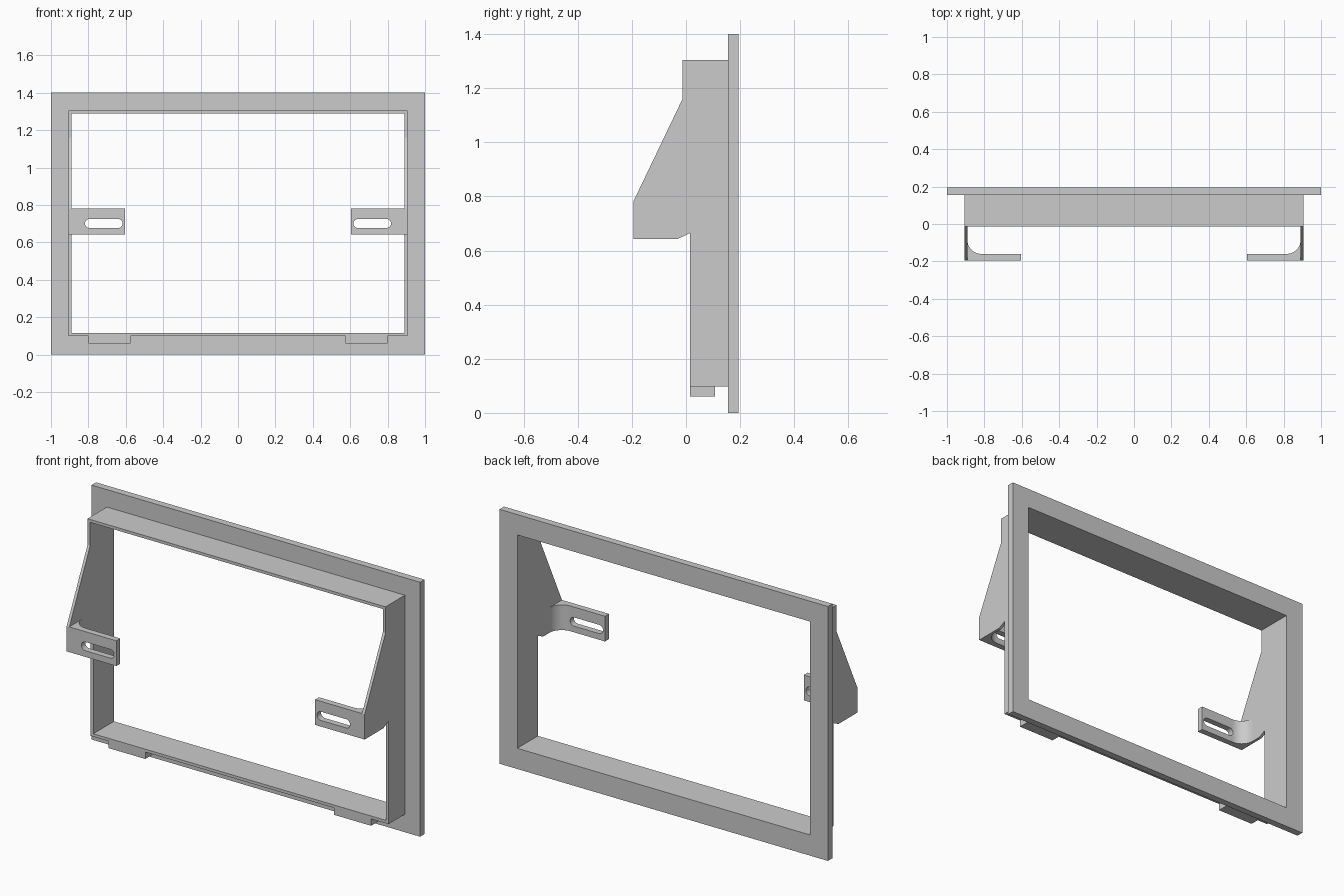
import bpy, bmesh, math
from mathutils import Vector

if "Cube" in bpy.data.objects:
    bpy.data.objects.remove(bpy.data.objects["Cube"])

# plane coordinates (u, v) and depth w mapped to x, y, z
AXES = {
    "x": lambda u, v, w: Vector((w, u, v)),
    "y": lambda u, v, w: Vector((u, w, v)),
    "z": lambda u, v, w: Vector((u, v, w)),
}


def finish(name, bm, mirror=False):
    bmesh.ops.recalc_face_normals(bm, faces=bm.faces)
    mesh = bpy.data.meshes.new(name)
    bm.to_mesh(mesh)
    bm.free()
    obj = bpy.data.objects.new(name, mesh)
    bpy.context.collection.objects.link(obj)
    if mirror:
        obj.modifiers.new("mirror", "MIRROR").use_axis[0] = True
    return obj


def prism(name, axis, profile, w0, w1, mirror=False):
    """Extrude a flat outline along an axis."""
    bm = bmesh.new()
    place = AXES[axis]
    face = bm.faces.new([bm.verts.new(place(u, v, w0)) for u, v in profile])
    grown = bmesh.ops.extrude_face_region(bm, geom=[face])["geom"]
    bmesh.ops.translate(bm, vec=place(0, 0, w1 - w0),
                        verts=[g for g in grown if isinstance(g, bmesh.types.BMVert)])
    return finish(name, bm, mirror)


def rect(u0, u1, v0, v1):
    return [(u0, v0), (u1, v0), (u1, v1), (u0, v1)]


def arc(cu, cv, r, a0, a1, n):
    angles = [math.radians(a0 + (a1 - a0) * i / n) for i in range(n + 1)]
    return [(cu + r * math.cos(a), cv + r * math.sin(a)) for a in angles]


# dimensions
FRONT, BACK = -0.194, 0.194
FLANGE = 0.155
OUT, INN = 0.907, 0.891
Z0, Z1 = 0.098, 1.304
WALL = 0.016

# flange: flat rectangular ring
bm = bmesh.new()
loops = [[[bm.verts.new((x, y, z)) for x, z in r] for y in (FLANGE, BACK)]
         for r in (rect(-1, 1, 0, 1.4), rect(-INN, INN, Z0 + WALL, Z1 - WALL))]
(of, ob), (nf, nb) = loops
for i in range(4):
    j = (i + 1) % 4
    for a, b in ((of, nf), (nb, ob), (ob, of), (nf, nb)):
        bm.faces.new((a[i], a[j], b[j], b[i]))
finish("flange", bm)

# collar: top and bottom walls, then side walls with their forward ears
prism("collar_top", "x", rect(-0.013, FLANGE, Z1 - WALL, Z1), -INN, INN)
prism("collar_bottom", "x", rect(0.015, FLANGE, Z0, Z0 + WALL), -INN, INN)
side = [(FLANGE, Z0), (0.015, Z0), (0.015, 0.665), (-0.03, 0.643), (FRONT, 0.643),
        (FRONT, 0.782), (-0.013, 1.16), (-0.013, Z1), (FLANGE, Z1)]
prism("collar_side", "x", side, INN, OUT, mirror=True)

# locating tabs under the bottom wall
prism("bottom_tab", "x", rect(0.015, 0.108, 0.06, Z0), 0.575, 0.80, mirror=True)

# mounting arms: filleted into the ears, with a rounded slot
r = 0.075
arm_back = -0.16
outline = ([(INN, FRONT), (0.605, FRONT), (0.605, arm_back)]
           + arc(INN - r, arm_back + r, r, -90, 0, 12))
arm = prism("mounting_arm", "z", outline, 0.643, 0.782)
slot = (arc(0.794, 0.701, 0.024, -90, 90, 12) + arc(0.641, 0.701, 0.024, 90, 270, 12))
cutter = prism("slot_cutter", "y", slot, -0.25, -0.10)
cutter.hide_render = True

cut = arm.modifiers.new("slot", "BOOLEAN")
cut.operation = "DIFFERENCE"
cut.solver = "EXACT"
cut.object = cutter
bpy.context.view_layer.objects.active = arm
arm.select_set(True)
bpy.ops.object.modifier_apply(modifier="slot")
bpy.data.objects.remove(cutter)
bpy.ops.object.shade_smooth_by_angle(angle=math.radians(30))
arm.modifiers.new("mirror", "MIRROR").use_axis[0] = True
